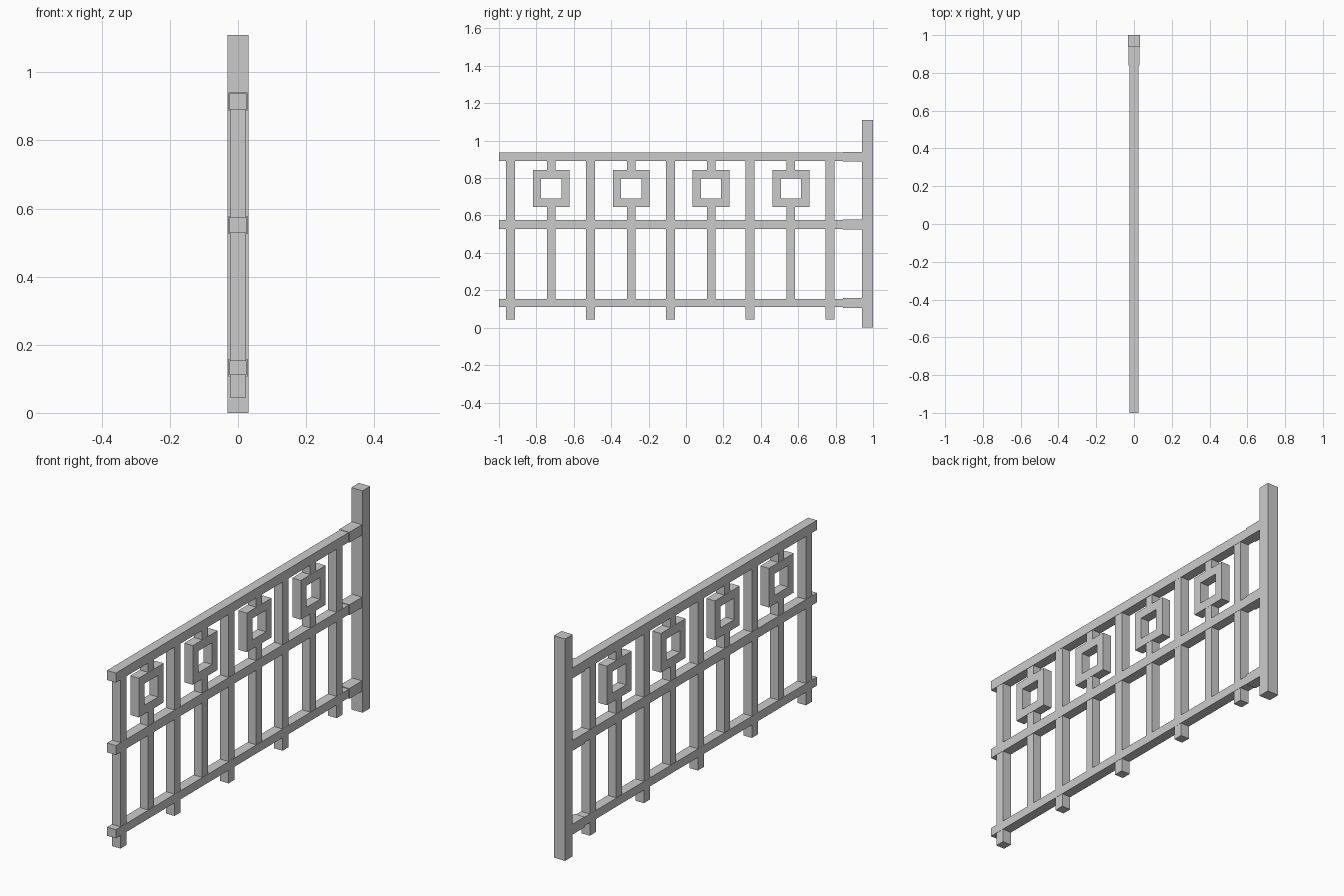
import bpy
import bmesh

if "Cube" in bpy.data.objects:
    bpy.data.objects.remove(bpy.data.objects["Cube"])


def box(bm, y0, y1, z0, z1, half_x):
    """Add an axis-aligned box centred on x = 0."""
    verts = bmesh.ops.create_cube(bm, size=1)["verts"]
    bmesh.ops.scale(bm, vec=(2 * half_x, y1 - y0, z1 - z0), verts=verts)
    bmesh.ops.translate(bm, vec=(0, (y0 + y1) / 2, (z0 + z1) / 2), verts=verts)


def part(name, boxes):
    """Make one object from a list of boxes."""
    bm = bmesh.new()
    for b in boxes:
        box(bm, *b)
    mesh = bpy.data.meshes.new(name)
    bm.to_mesh(mesh)
    bm.free()
    obj = bpy.data.objects.new(name, mesh)
    bpy.context.collection.objects.link(obj)
    return obj


def square_ring(name, y, z, outer, inner, half_x):
    """Square frame swept from a rectangular section around four corners."""
    bm = bmesh.new()
    loops = []
    for x, r in ((-half_x, outer), (half_x, outer), (half_x, inner), (-half_x, inner)):
        loops.append([bm.verts.new((x, y + sy * r, z + sz * r))
                      for sy, sz in ((-1, -1), (1, -1), (1, 1), (-1, 1))])
    for i in range(4):
        a, b = loops[i], loops[(i + 1) % 4]
        for j in range(4):
            k = (j + 1) % 4
            bm.faces.new((a[j], a[k], b[k], b[j]))
    bmesh.ops.recalc_face_normals(bm, faces=bm.faces)
    mesh = bpy.data.meshes.new(name)
    bm.to_mesh(mesh)
    bm.free()
    bpy.context.collection.objects.link(bpy.data.objects.new(name, mesh))


RAILS = {"top": (0.89, 0.938), "middle": (0.528, 0.575), "bottom": (0.111, 0.154)}
PITCH = 0.427
BAR = 0.0225

# End post
part("end_post", [(0.94, 1.0, 0.0, 1.11, 0.031)])

# Horizontal rails with thicker sleeves where they meet the post
for name, (z0, z1) in RAILS.items():
    part(name + "_rail", [(-1.0, 0.85, z0, z1, 0.0245)])
    mid = (z0 + z1) / 2
    part(name + "_rail_sleeve", [(0.84, 0.945, mid - 0.026, mid + 0.026, 0.028)])

# Full-height balusters, standing proud below the bottom rail
for i in range(5):
    y = -0.938 + i * PITCH
    part(f"baluster_{i + 1}", [(y - 0.024, y + 0.024, 0.045, 0.9, 0.0235)])

# Short bars carrying the square ornaments
for i in range(4):
    y = -0.72 + i * PITCH
    part(f"ornament_bar_{i + 1}", [
        (y - BAR, y + BAR, 0.14, 0.65, 0.0225),
        (y - BAR, y + BAR, 0.84, 0.9, 0.0225)])
    square_ring(f"square_ornament_{i + 1}", y, 0.744, 0.098, 0.054, 0.0235)
